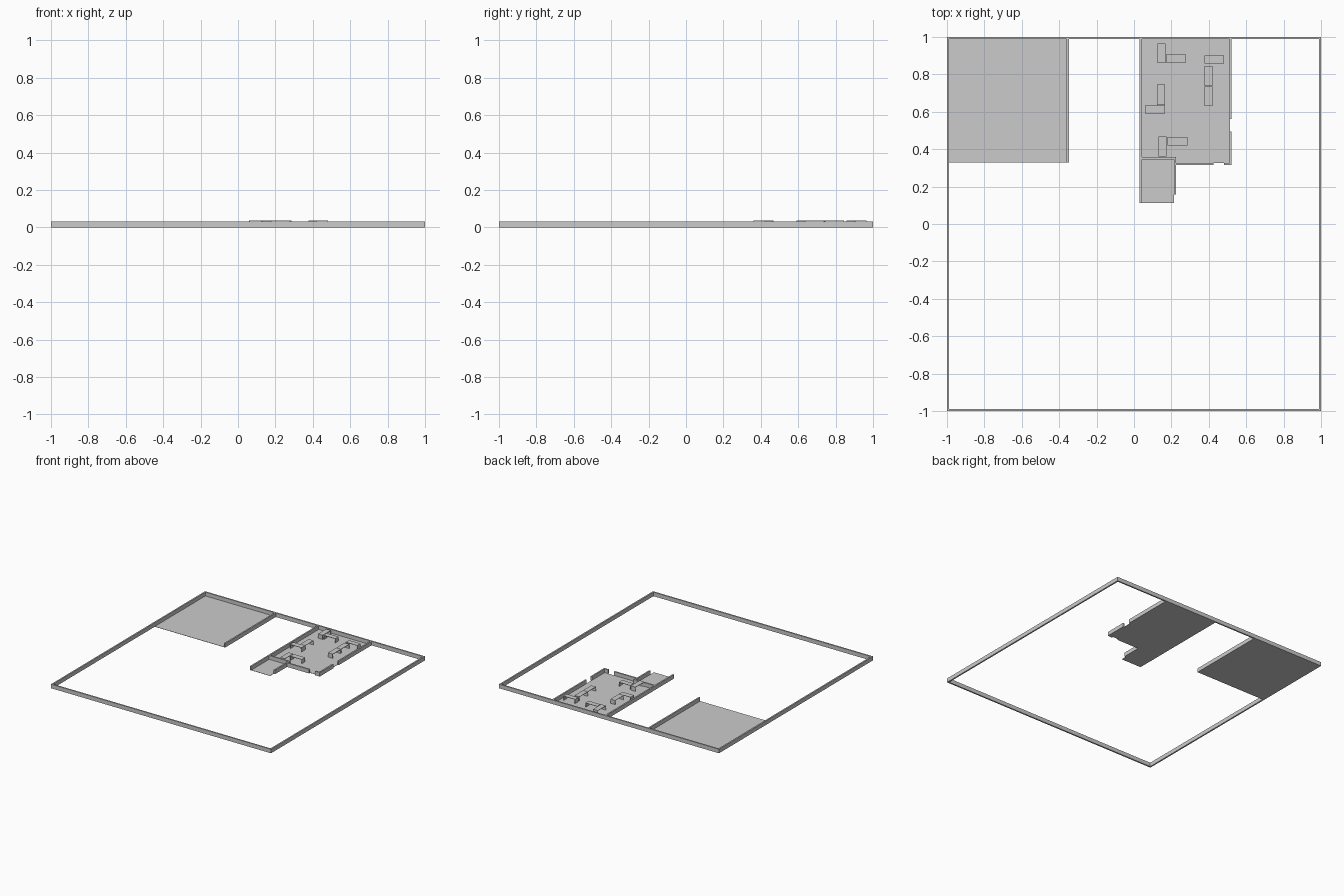
import bpy, bmesh

if "Cube" in bpy.data.objects:
    bpy.data.objects.remove(bpy.data.objects["Cube"])

WALL_H = 0.033
FLOOR_T = 0.002
DESK_H = 0.037


def add_box(bm, x0, x1, y0, y1, z0, z1):
    vs = bmesh.ops.create_cube(bm, size=1)["verts"]
    for v in vs:
        v.co.x = x1 if v.co.x > 0 else x0
        v.co.y = y1 if v.co.y > 0 else y0
        v.co.z = z1 if v.co.z > 0 else z0


def make(name, boxes):
    bm = bmesh.new()
    for b in boxes:
        add_box(bm, *b)
    me = bpy.data.meshes.new(name)
    bm.to_mesh(me)
    bm.free()
    ob = bpy.data.objects.new(name, me)
    bpy.context.collection.objects.link(ob)
    return ob


def wall(name, x0, x1, y0, y1):
    make(name, [(x0, x1, y0, y1, 0, WALL_H)])


def floor(name, x0, x1, y0, y1):
    make(name, [(x0, x1, y0, y1, 0, FLOOR_T)])


def desk(name, x0, x1, y0, y1):
    # thin top carried by a panel at each end of the long direction
    t = 0.003
    boxes = [(x0, x1, y0, y1, DESK_H - t, DESK_H)]
    if x1 - x0 > y1 - y0:
        for a in (x0, x1 - t):
            boxes.append((a, a + t, y0, y1, FLOOR_T, DESK_H - t))
    else:
        for a in (y0, y1 - t):
            boxes.append((x0, x1, a, a + t, FLOOR_T, DESK_H - t))
    make(name, boxes)


# outer boundary walls
T = 0.012
wall("outer_wall_left", -1, -1 + T, -1, 1)
wall("outer_wall_right", 1 - T, 1, -1, 1)
wall("outer_wall_front", -1 + T, 1 - T, -1, -1 + T)
wall("outer_wall_back", -1 + T, 1 - T, 1 - T, 1)

# open room in the left corner
floor("left_room_floor", -1 + T, -0.36, 0.33, 1 - T)
wall("left_room_wall", -0.36, -0.348, 0.33, 1 - T)

# office with door gaps
floor("office_floor", 0.042, 0.51, 0.327, 1 - T)
wall("office_wall_left", 0.03, 0.042, 0.112, 1 - T)
wall("office_wall_right_back", 0.51, 0.522, 0.562, 1 - T)
wall("office_wall_right_front", 0.51, 0.522, 0.315, 0.495)
wall("office_wall_front_long", 0.225, 0.425, 0.315, 0.327)
wall("office_wall_front_short", 0.48, 0.51, 0.315, 0.327)
floor("office_door_sill", 0.51, 0.512, 0.495, 0.562)

# small side room
floor("side_room_floor", 0.042, 0.213, 0.112, 0.345)
wall("side_room_wall_back", 0.042, 0.225, 0.345, 0.357)
wall("side_room_wall_right", 0.213, 0.225, 0.158, 0.345)

# desks, mostly paired into L shapes
desks = [
    (0.125, 0.168, 0.86, 0.965), (0.172, 0.279, 0.864, 0.907),
    (0.377, 0.482, 0.859, 0.902), (0.377, 0.42, 0.739, 0.845),
    (0.377, 0.42, 0.63, 0.736), (0.122, 0.165, 0.637, 0.745),
    (0.06, 0.165, 0.59, 0.634), (0.132, 0.175, 0.36, 0.467),
    (0.18, 0.285, 0.42, 0.465),
]
for i, d in enumerate(desks):
    desk(f"desk_{i + 1}", *d)
